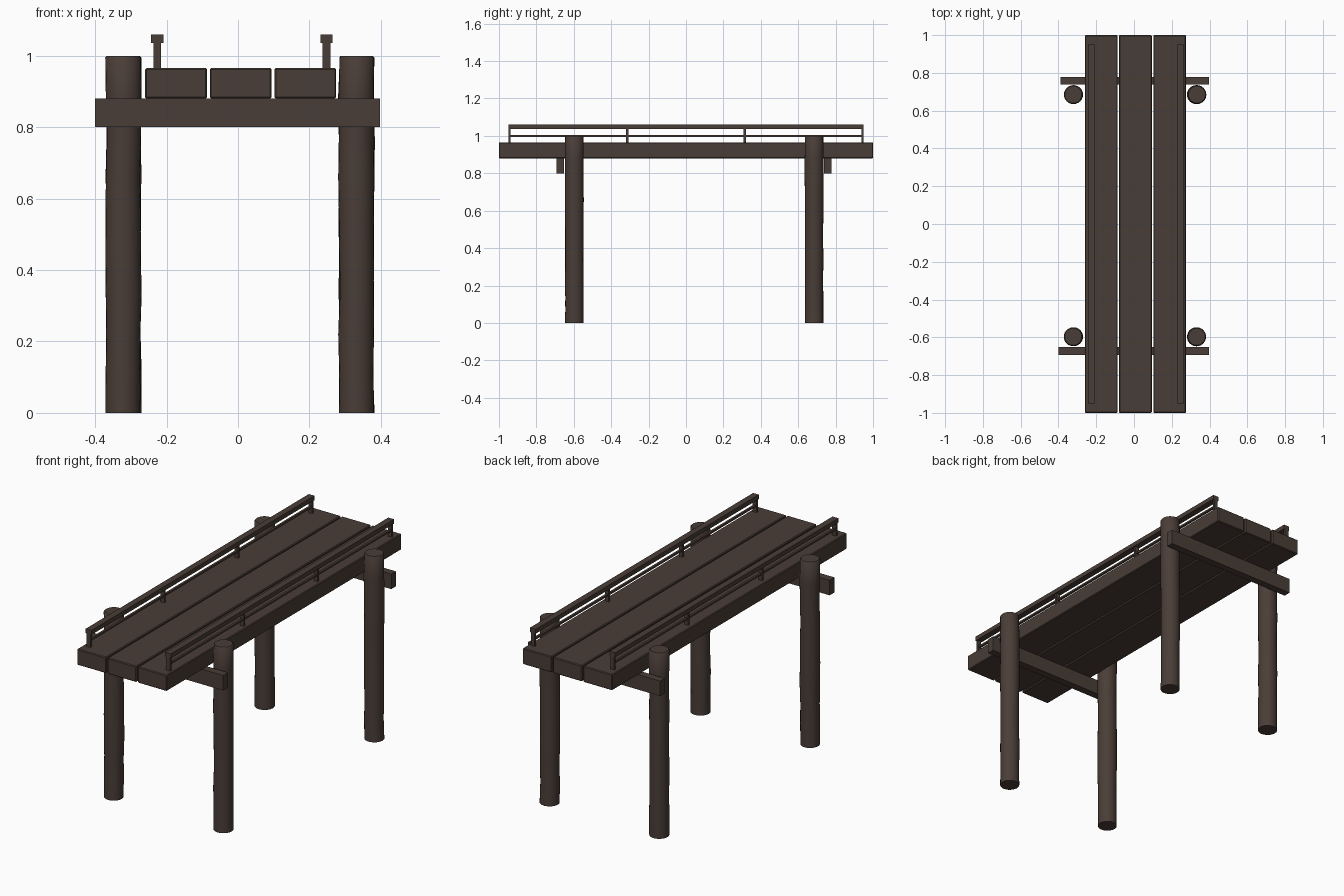
import bpy, bmesh, math, random

if "Cube" in bpy.data.objects:
    bpy.data.objects.remove(bpy.data.objects["Cube"])
random.seed(4)

wood = bpy.data.materials.new("dark brown wood")
wood.diffuse_color = (0.068, 0.047, 0.038, 1)
wood.use_nodes = True
wood.node_tree.nodes["Principled BSDF"].inputs["Base Color"].default_value = wood.diffuse_color


def finish(bm, name):
    bmesh.ops.recalc_face_normals(bm, faces=bm.faces)
    me = bpy.data.meshes.new(name)
    bm.to_mesh(me)
    bm.free()
    me.materials.append(wood)
    ob = bpy.data.objects.new(name, me)
    bpy.context.collection.objects.link(ob)
    return ob


def box(name, x0, x1, y0, y1, z0, z1, bevel=0.0):
    bm = bmesh.new()
    bmesh.ops.create_cube(bm, size=1)
    for v in bm.verts:
        v.co = ((x0 + x1) / 2 + v.co.x * (x1 - x0),
                (y0 + y1) / 2 + v.co.y * (y1 - y0),
                (z0 + z1) / 2 + v.co.z * (z1 - z0))
    if bevel:
        bmesh.ops.bevel(bm, geom=bm.edges[:], offset=bevel, segments=1, affect='EDGES')
    return finish(bm, name)


def pile(name, x, y, r=0.049, sides=24):
    # stacked rings with a slight hand-hewn wobble and a chamfered top
    bm = bmesh.new()
    rings = []
    levels = [i * 0.11 for i in range(10)][:10]
    levels = [z for z in levels if z < 0.97] + [0.995, 1.0]
    for z in levels:
        rr = r - 0.004 if z == 1.0 else r + random.uniform(-0.0015, 0.0015)
        dx = random.uniform(-0.0015, 0.0015)
        rings.append([bm.verts.new((x + dx + rr * math.cos(a), y + rr * math.sin(a), z))
                      for a in (2 * math.pi * i / sides for i in range(sides))])
    for lo, hi in zip(rings, rings[1:]):
        for i in range(sides):
            j = (i + 1) % sides
            bm.faces.new((lo[i], lo[j], hi[j], hi[i])).smooth = True
    bm.faces.new(rings[0][::-1])
    bm.faces.new(rings[-1])
    for e in bm.edges:
        if len(e.link_faces) == 2 and e.calc_face_angle() > 0.6:
            e.smooth = False
    return finish(bm, name)


# deck planks
for i, x0 in enumerate((-0.26, -0.079, 0.102)):
    box(f"deck_plank_{i + 1}", x0, x0 + 0.173, -1, 1, 0.88, 0.966, 0.004)

# round piles
for side, x in (("left", -0.321), ("right", 0.332)):
    for end, y in (("front", -0.597), ("back", 0.685)):
        pile(f"{end}_{side}_pile", x, y)

# cross beams under the deck
box("front_cross_beam", -0.40, 0.397, -0.693, -0.652, 0.80, 0.881)
box("back_cross_beam", -0.39, 0.397, 0.738, 0.777, 0.80, 0.881)

# low railings on both edges
for side, x in (("left", -0.226), ("right", 0.248)):
    box(f"{side}_top_rail", x - 0.017, x + 0.017, -0.95, 0.95, 1.036, 1.06)
    box(f"{side}_thin_rail", x - 0.006, x + 0.006, -0.945, 0.945, 0.995, 1.005)
    for i in range(4):
        y = -0.944 + i * 1.888 / 3
        box(f"{side}_rail_post_{i + 1}", x - 0.011, x + 0.011, y - 0.006, y + 0.006, 0.96, 1.04)
